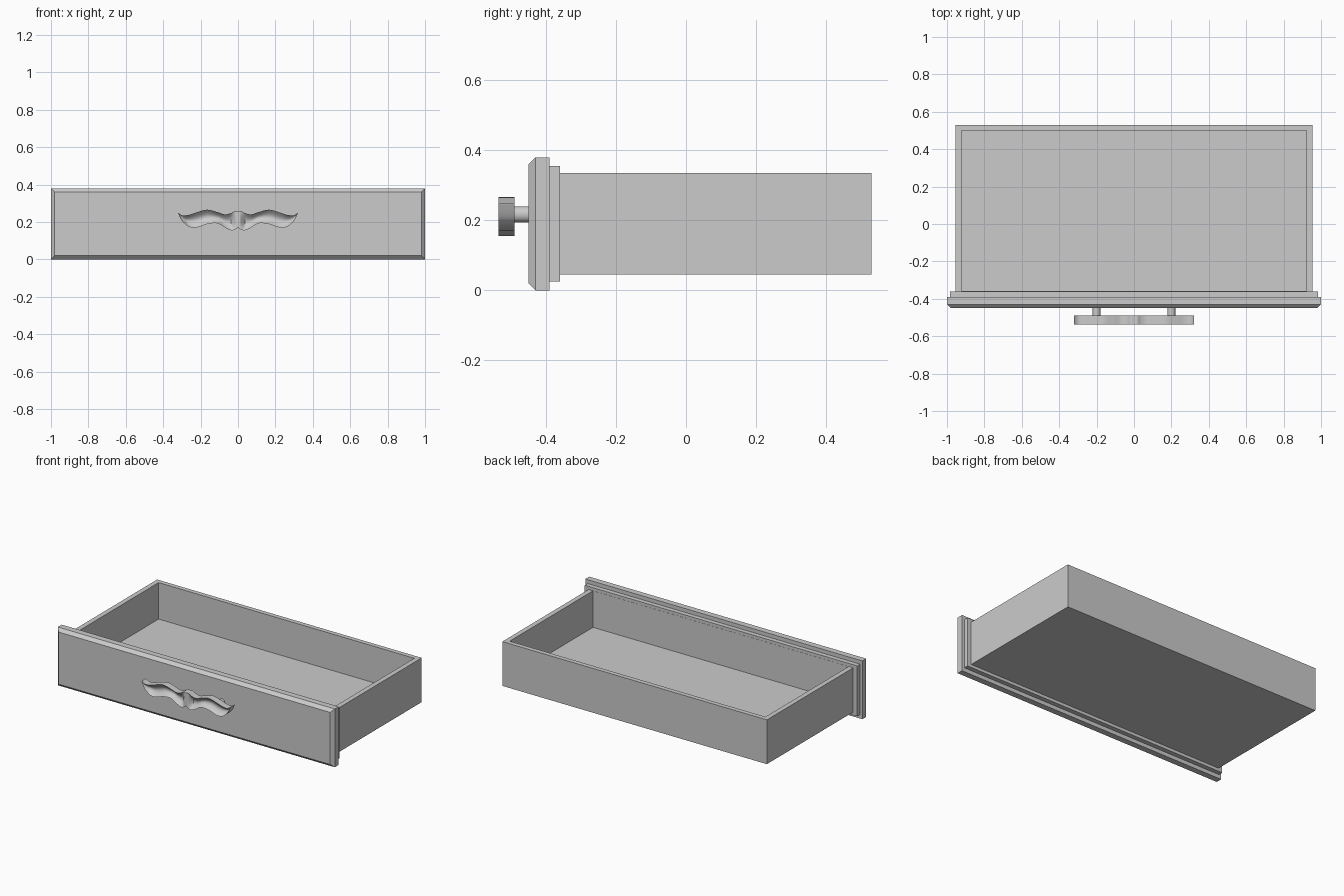
import bpy, bmesh, math

cube = bpy.data.objects.get("Cube")
if cube:
    bpy.data.objects.remove(cube, do_unlink=True)

grey = bpy.data.materials.new("plain grey")
grey.use_nodes = True
tone = (0.6, 0.6, 0.6, 1)
grey.diffuse_color = tone
grey.node_tree.nodes["Principled BSDF"].inputs["Base Color"].default_value = tone


def finish(name, bm, smooth=False):
    bmesh.ops.recalc_face_normals(bm, faces=bm.faces[:])
    mesh = bpy.data.meshes.new(name)
    bm.to_mesh(mesh)
    bm.free()
    obj = bpy.data.objects.new(name, mesh)
    bpy.context.collection.objects.link(obj)
    mesh.materials.append(grey)
    if smooth:
        bpy.ops.object.select_all(action='DESELECT')
        obj.select_set(True)
        bpy.context.view_layer.objects.active = obj
        bpy.ops.object.shade_smooth_by_angle(angle=math.radians(40))
    return obj


def loft(name, rings, smooth=False):
    """Skin a chain of equal-length point rings and cap both ends."""
    bm = bmesh.new()
    loops = [[bm.verts.new(p) for p in ring] for ring in rings]
    n = len(loops[0])
    for a, b in zip(loops, loops[1:]):
        for i in range(n):
            j = (i + 1) % n
            bm.faces.new((a[i], a[j], b[j], b[i]))
    bm.faces.new(loops[0])
    bm.faces.new(loops[-1])
    return finish(name, bm, smooth)


def upright(y, x, low, high):
    return [(-x, y, low), (x, y, low), (x, y, high), (-x, y, high)]


def level(z, x, front, back):
    return [(-x, front, z), (x, front, z), (x, back, z), (-x, back, z)]


# Front panel with chamfered face, and the stepped panel behind it
loft("front_panel", [upright(-0.39, 1, 0, 0.38), upright(-0.43, 1, 0, 0.38),
                     upright(-0.45, 0.98, 0.02, 0.36)])
loft("front_step", [upright(-0.36, 0.983, 0.026, 0.355),
                    upright(-0.39, 0.983, 0.026, 0.355)])

# Open tray: outer wall up, over the rim, down to the floor
loft("drawer_tray", [level(0.046, 0.955, -0.36, 0.53), level(0.335, 0.955, -0.36, 0.53),
                     level(0.335, 0.923, -0.359, 0.5), level(0.097, 0.923, -0.359, 0.5)])

# Handle posts
for side, x in (("right", -0.2), ("left", 0.2)):
    rings = [[(x + 0.021 * math.cos(math.tau * i / 24), y,
               0.217 + 0.023 * math.sin(math.tau * i / 24)) for i in range(24)]
             for y in (-0.5, -0.449)]
    loft(side + "_handle_post", rings, True)

# Curled handle: half outline as (x, top, bottom), smoothed and mirrored
outline = [(0, 0.257, 0.172), (0.018, 0.259, 0.159), (0.037, 0.248, 0.156),
           (0.07, 0.241, 0.17), (0.11, 0.253, 0.193), (0.165, 0.266, 0.189),
           (0.22, 0.252, 0.171), (0.26, 0.239, 0.174), (0.29, 0.235, 0.196),
           (0.305, 0.239, 0.215), (0.32, 0.25, 0.248)]


def spline(points, steps):
    out = []
    for i in range(len(points) - 1):
        p0, p3 = points[max(i - 1, 0)], points[min(i + 2, len(points) - 1)]
        p1, p2 = points[i], points[i + 1]
        for k in range(steps):
            t = k / steps
            out.append(tuple(0.5 * (2 * b + (c - a) * t + (2 * a - 5 * b + 4 * c - d) * t * t
                                    + (3 * b - a - 3 * c + d) * t ** 3)
                             for a, b, c, d in zip(p0, p1, p2, p3)))
    return out + [points[-1]]


half = spline(outline, 5)
stations = [(-x, t, b) for x, t, b in reversed(half[1:])] + half
rings = []
for x, top, bottom in stations:
    # Front face is dished, with a raised rib in the middle
    dish = 0.026 * min(1, max(0, abs(x) - 0.012) / 0.025, (0.32 - abs(x)) / 0.05)
    ring = [(x, -0.536 + dish * math.sin(math.pi * k / 10), bottom + (top - bottom) * k / 10)
            for k in range(11)]
    rings.append(ring + [(x, -0.49, top), (x, -0.49, bottom)])
loft("curled_handle", rings, True)
